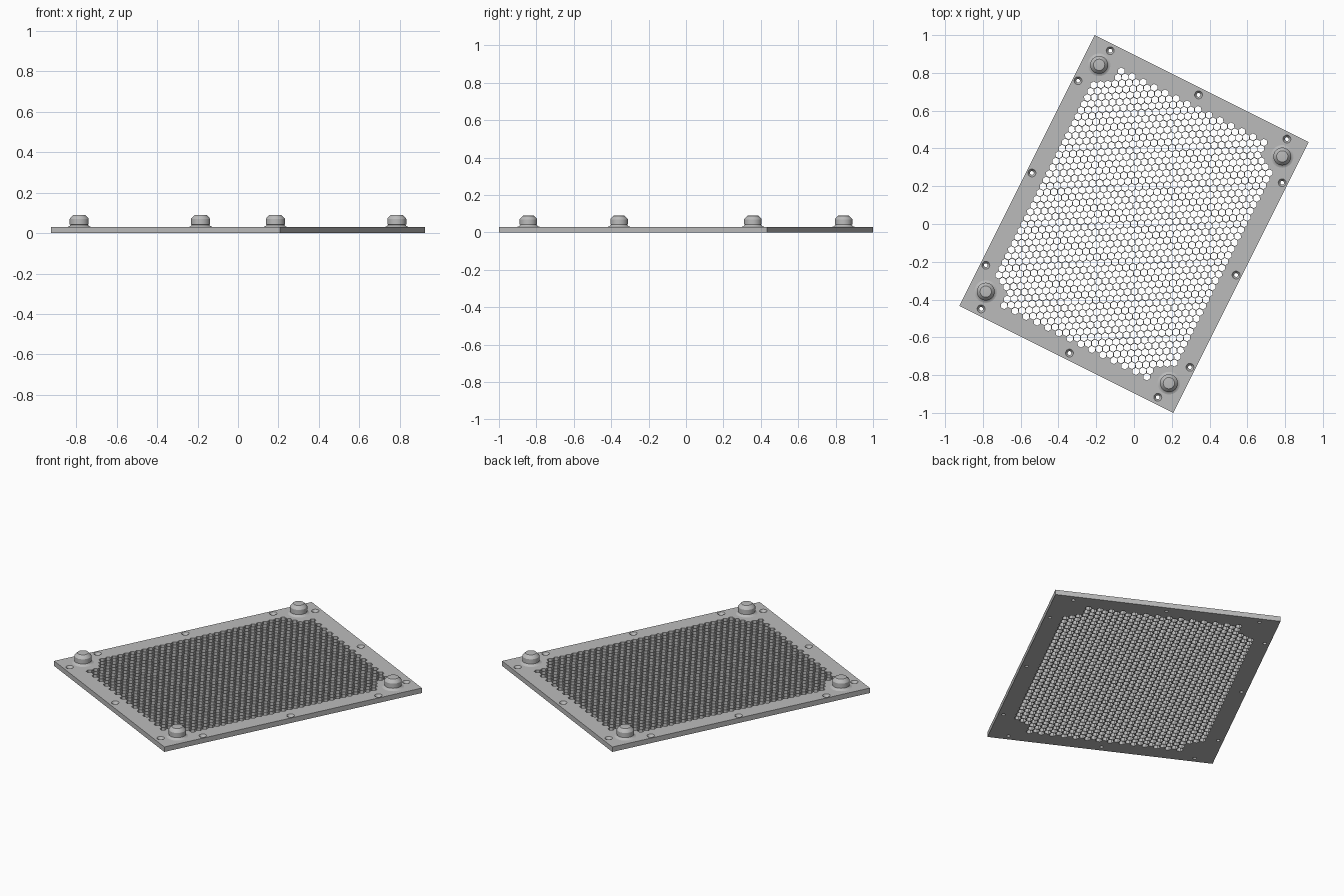
import bpy, bmesh, math
from mathutils import Vector, Matrix

cube = bpy.data.objects.get("Cube")
if cube:
    bpy.data.objects.remove(cube, do_unlink=True)

TURN = Matrix.Rotation(-math.atan(0.5), 4, 'Z')   # plate is turned in plan
HALF_W, HALF_L, THICK = 0.633, 0.801, 0.03
FOOT_X, FOOT_Y = 0.542, 0.671
PITCH, HEX_FLATS = 0.0375, 0.0335

gray = bpy.data.materials.new("plain_gray")
gray.use_nodes = True
gray.diffuse_color = (0.5, 0.5, 0.5, 1)
gray.node_tree.nodes["Principled BSDF"].inputs["Base Color"].default_value = (0.5, 0.5, 0.5, 1)


def add_object(name, mesh):
    obj = bpy.data.objects.new(name, mesh)
    bpy.context.collection.objects.link(obj)
    return obj


def mesh_from(bm, name):
    bmesh.ops.recalc_face_normals(bm, faces=bm.faces)
    mesh = bpy.data.meshes.new(name)
    bm.to_mesh(mesh)
    bm.free()
    mesh.materials.append(gray)
    return mesh


def lathe(bm, profile, segments, x=0, y=0):
    """Closed solid of revolution from (radius, height) pairs, bottom to top."""
    rings = []
    for r, z in profile:
        rings.append([bm.verts.new((x + r * math.cos(math.tau * i / segments),
                                    y + r * math.sin(math.tau * i / segments), z))
                      for i in range(segments)])
    for low, high in zip(rings, rings[1:]):
        for i in range(segments):
            j = (i + 1) % segments
            bm.faces.new((low[i], low[j], high[j], high[i]))
    bm.faces.new(rings[0][::-1])
    bm.faces.new(rings[-1])


# Base plate
bm = bmesh.new()
bmesh.ops.create_cube(bm, size=1)
bmesh.ops.transform(bm, verts=bm.verts, matrix=Matrix.Translation((0, 0, THICK / 2))
                    @ Matrix.Diagonal((2 * HALF_W, 2 * HALF_L, THICK, 1)))
plate = add_object("vent_plate", mesh_from(bm, "vent_plate"))

# Cutter: honeycomb vents, kept clear of the feet
bm = bmesh.new()
hex_radius = HEX_FLATS / math.sqrt(3)
column_step = PITCH * math.sqrt(3) / 2
for col in range(-16, 17):
    for row in range(-19, 20):
        x = col * column_step
        y = (row + 0.5 * (col % 2)) * PITCH
        near_foot = math.hypot(abs(x) - FOOT_X, abs(y) - FOOT_Y) < 0.098
        if abs(y) < 0.7 and not near_foot:
            lathe(bm, [(hex_radius, -0.02), (hex_radius, THICK + 0.02)], 6, x, y)

# Cutter: countersunk screw holes around the border
screw_profile = [(0.01, -0.02), (0.01, 0.014), (0.021, THICK), (0.021, THICK + 0.02)]
screw_spots = {(sx * x, sy * y) for sx in (-1, 1) for sy in (-1, 1)
               for x, y in ((0.523, 0.764), (0.604, 0.546), (0, 0.764), (0.604, 0))}
for x, y in sorted(screw_spots):
    lathe(bm, screw_profile, 24, x, y)
cutter = add_object("hole_cutter", mesh_from(bm, "hole_cutter"))
cutter.hide_render = True

# Cut the holes, then drop the cutter
cut = plate.modifiers.new("holes", 'BOOLEAN')
cut.operation = 'DIFFERENCE'
cut.object = cutter
for solver in ('MANIFOLD', 'EXACT'):
    cut.solver = solver
    bpy.context.view_layer.update()
    result = bpy.data.meshes.new_from_object(
        plate.evaluated_get(bpy.context.evaluated_depsgraph_get()))
    if len(result.polygons) > 1000:
        break
plate.modifiers.clear()
plate.data = result
bpy.data.objects.remove(cutter, do_unlink=True)
plate.matrix_world = TURN

# Feet: flared base, neck, drum and bevelled cap
foot_profile = [(0.06, THICK - 0.002), (0.06, THICK), (0.053, 0.032), (0.047, 0.036),
                (0.043, 0.041), (0.047, 0.042), (0.047, 0.07), (0.044, 0.075),
                (0.03, 0.089), (0.022, 0.09)]
bm = bmesh.new()
lathe(bm, foot_profile, 40)
foot_mesh = mesh_from(bm, "foot")
feet = []
for side, sx in (("right", -1), ("left", 1)):
    for end, sy in (("front", -1), ("back", 1)):
        foot = add_object(f"foot_{end}_{side}", foot_mesh)
        foot.location = TURN @ Vector((sx * FOOT_X, sy * FOOT_Y, 0))
        feet.append(foot)

# Smooth the round parts while keeping hard edges
bpy.ops.object.select_all(action='DESELECT')
for obj in (plate, feet[0]):
    obj.select_set(True)
bpy.context.view_layer.objects.active = plate
bpy.ops.object.shade_smooth_by_angle(angle=math.radians(25))
